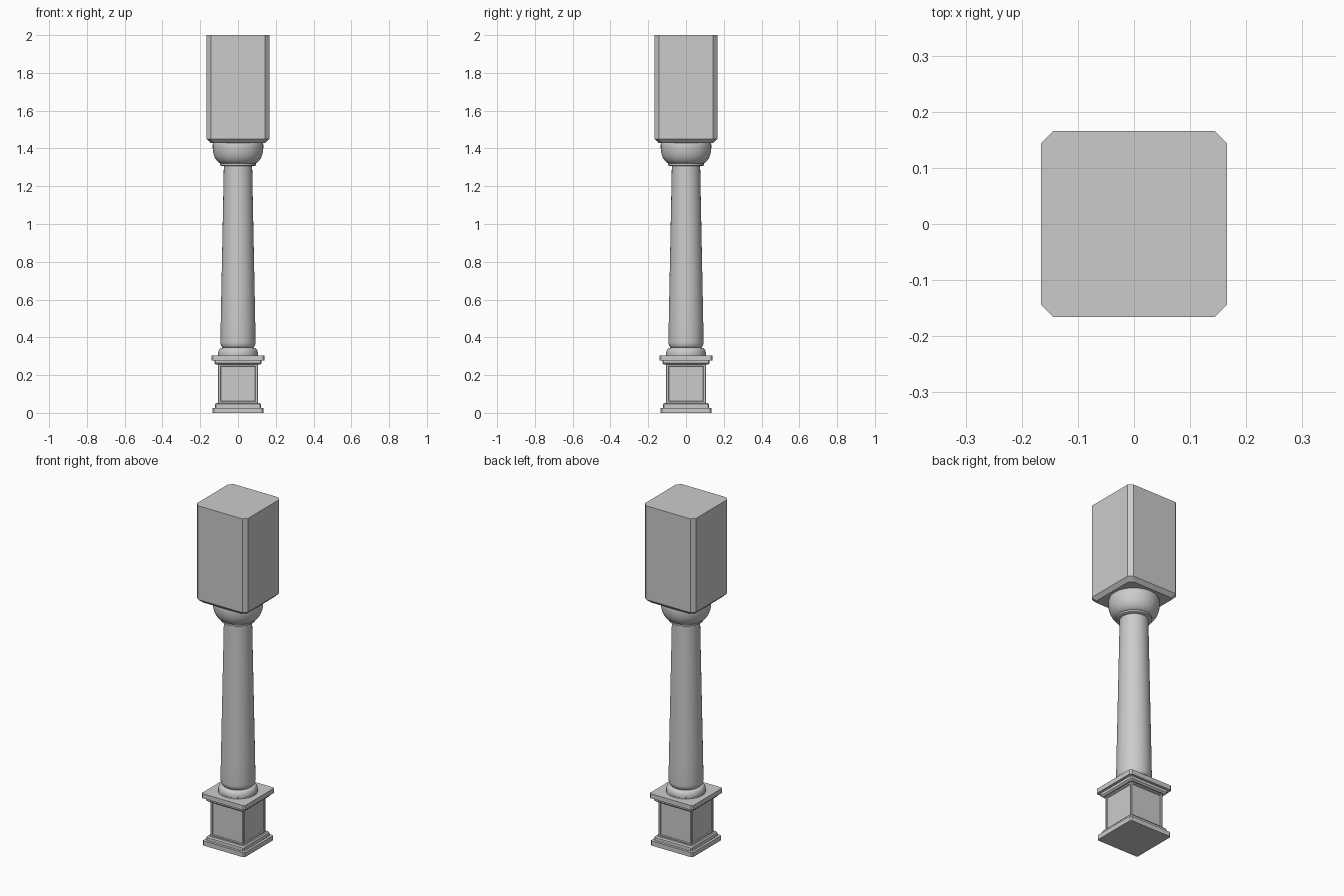
import bpy
import bmesh
from math import cos, sin, pi, radians

cube = bpy.data.objects.get("Cube")
if cube:
    bpy.data.objects.remove(cube, do_unlink=True)

# Single stone colour
stone = bpy.data.materials.new("grey stone")
stone.use_nodes = True
stone.diffuse_color = (0.6, 0.6, 0.6, 1)
stone.node_tree.nodes["Principled BSDF"].inputs["Base Color"].default_value = stone.diffuse_color


def loft(bm, rings):
    """Skin a stack of rings and close both ends."""
    loops = [[bm.verts.new(p) for p in ring] for ring in rings]
    count = len(loops[0])
    for low, high in zip(loops, loops[1:]):
        for i in range(count):
            j = (i + 1) % count
            bm.faces.new((low[i], low[j], high[j], high[i]))
    bm.faces.new(loops[0][::-1])
    bm.faces.new(loops[-1])
    bm.normal_update()


def finish(name, bm, smooth=False):
    mesh = bpy.data.meshes.new(name)
    bm.to_mesh(mesh)
    bm.free()
    mesh.materials.append(stone)
    if smooth:
        mesh.shade_smooth()
        mesh.set_sharp_from_angle(angle=radians(35))
    obj = bpy.data.objects.new(name, mesh)
    bpy.context.collection.objects.link(obj)
    return obj


def square_ring(half, cut, z):
    """Square outline with cut corners, counter-clockwise."""
    a, b = half, half - cut
    return [(a, -b, z), (a, b, z), (b, a, z), (-b, a, z),
            (-a, b, z), (-a, -b, z), (-b, -a, z), (b, -a, z)]


def square_part(name, profile, cut, panel=False):
    bm = bmesh.new()
    loft(bm, [square_ring(half, cut, z) for half, z in profile])
    if panel:
        # Sunken panel on each of the four broad sides
        sides = [f for f in bm.faces if abs(f.normal.z) < 0.1 and f.calc_area() > 0.01]
        bmesh.ops.inset_individual(bm, faces=sides, thickness=0.013, depth=0)
        bmesh.ops.inset_individual(bm, faces=sides, thickness=0.004, depth=-0.005)
    return finish(name, bm)


def turned_part(name, profile, sides=48):
    bm = bmesh.new()
    loft(bm, [[(r * cos(2 * pi * i / sides), r * sin(2 * pi * i / sides), z)
               for i in range(sides)] for r, z in profile])
    return finish(name, bm, smooth=True)


def arc(r, z, dr, dz, start, end, steps=8):
    """Quarter-ellipse profile points, angles in degrees."""
    return [(r + dr * cos(radians(start + (end - start) * i / steps)),
             z + dz * sin(radians(start + (end - start) * i / steps)))
            for i in range(steps + 1)]


# Square pedestal, from the ground up
square_part("plinth", [(0.136, 0), (0.136, 0.027)], 0.008)
square_part("plinth_step", [(0.122, 0.027), (0.122, 0.046), (0.116, 0.053)], 0.006)
square_part("pedestal_body", [(0.107, 0.05), (0.107, 0.257)], 0.004, panel=True)
square_part("pedestal_moulding", [(0.116, 0.255), (0.125, 0.263), (0.125, 0.28)], 0.006)
square_part("pedestal_cap", [(0.14, 0.278), (0.14, 0.305)], 0.008)

# Turned base, shaft and capital
turned_part("shaft_base", [(0.106, 0.303), (0.106, 0.312)]
            + arc(0.085, 0.312, 0.02, 0.033, 0, 90))
turned_part("shaft", arc(0.073, 0.375, 0.02, 0.032, -90, 0)
            + [(0.091, 0.5), (0.083, 0.9), (0.078, 1.15), (0.075, 1.31)])
turned_part("neck_ring", [(0.088, 1.308), (0.094, 1.311), (0.094, 1.32), (0.088, 1.325)])
turned_part("capital", arc(0.08, 1.405, 0.054, 0.087, -90, 0)
            + [(0.134, 1.42), (0.13, 1.433)])

# Tall block with cut corners
square_part("top_block", [(0.146, 1.43), (0.166, 1.45), (0.166, 2.0)], 0.022)
